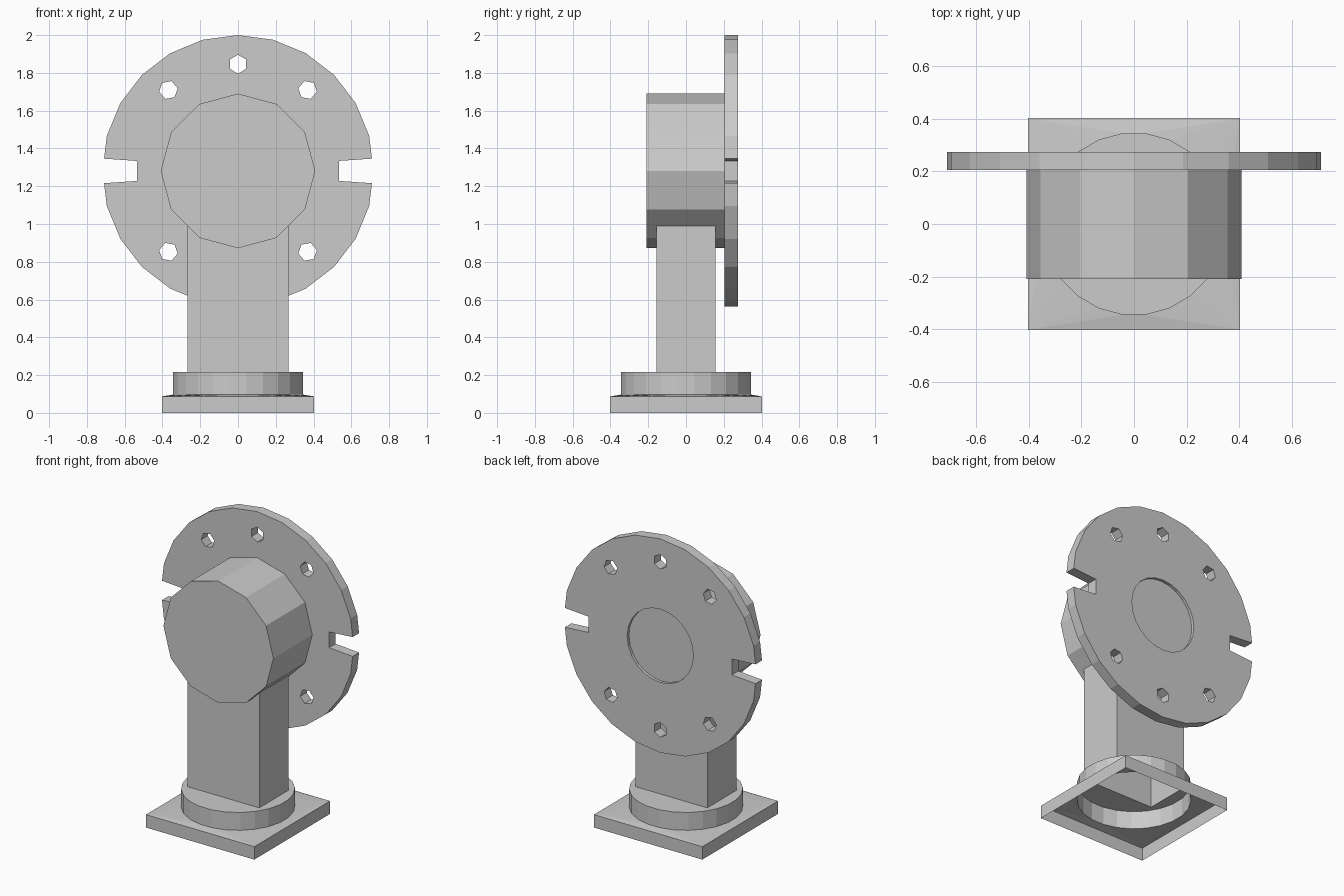
import bpy, bmesh
from math import sin, cos, pi, radians

if "Cube" in bpy.data.objects:
    bpy.data.objects.remove(bpy.data.objects["Cube"])

CZ = 1.281  # height of the head and flange axis


def ngon(n, r, cx=0, cy=0, start=0):
    """Points of a regular polygon; start is measured clockwise from up."""
    return [(cx + r * sin(start + 2 * pi * i / n), cy + r * cos(start + 2 * pi * i / n)) for i in range(n)]


def rect(x, y):
    return [(-x, -y), (x, -y), (x, y), (-x, y)]


def add_mesh(name, bm):
    bmesh.ops.recalc_face_normals(bm, faces=bm.faces)
    me = bpy.data.meshes.new(name)
    bm.to_mesh(me)
    bm.free()
    ob = bpy.data.objects.new(name, me)
    bpy.context.collection.objects.link(ob)
    return ob


def wall(bm, pts, z0, z1):
    """Open prism wall; returns its bottom and top edge loops."""
    lo = [bm.verts.new((x, y, z0)) for x, y in pts]
    hi = [bm.verts.new((x, y, z1)) for x, y in pts]
    n = len(pts)
    for i in range(n):
        j = (i + 1) % n
        bm.faces.new((lo[i], lo[j], hi[j], hi[i]))
    return [[bm.edges.get((v[i], v[(i + 1) % n])) for i in range(n)] for v in (lo, hi)]


# Pedestal: hollow shell of square foot, round collar and post, open below
bm = bmesh.new()
foot = wall(bm, rect(0.403, 0.402), 0, 0.087)
collar = wall(bm, ngon(24, 0.347, start=pi / 24), 0.097, 0.217)
post = wall(bm, rect(0.267, 0.155), 0.217, 1.0)
for outer, inner in ((foot[1], collar[0]), (collar[1], post[0])):
    bmesh.ops.triangle_fill(bm, edges=outer + inner, use_beauty=True, normal=(0, 0, 1))
add_mesh("pedestal", bm)


def prism(name, n, r, y0, y1):
    """Capped prism along y on the head axis."""
    bm = bmesh.new()
    rings = [[bm.verts.new((x, y, z)) for x, z in ngon(n, r, 0, CZ)] for y in (y0, y1)]
    for ring in rings:
        bm.faces.new(ring)
    for i in range(n):
        j = (i + 1) % n
        bm.faces.new((rings[0][i], rings[0][j], rings[1][j], rings[1][i]))
    return add_mesh(name, bm)


# Twelve-sided head, and the floor of the round recess in the flange
prism("head", 12, 0.409, -0.208, 0.205)
prism("recess_floor", 24, 0.246, 0.21, 0.255)

# Flange outline: 24-sided disc with a tapered slot on each side
R = 0.719
arc = [(R * sin(radians(a)), R * cos(radians(a))) for a in range(-75, 76, 15)]
slot = [(0.709, 0.065), (0.534, 0.053), (0.534, -0.053), (0.709, -0.065)]
half = arc + slot
outline = half + [(-x, -y) for x, y in half]

# Bolt holes: six hexagons, top and bottom plus four at the diagonals
holes = []
for deg in (0, 40.7, 139.3, 180, 220.7, 319.3):
    a = radians(deg)
    holes.append(ngon(6, 0.05, 0.565 * sin(a), 0.565 * cos(a), a))

# Flange as a filled, extruded flat curve turned to mesh
cu = bpy.data.curves.new("flange_curve", 'CURVE')
cu.dimensions = '2D'
cu.fill_mode = 'BOTH'
cu.extrude = 0.0345
for pts in [outline, ngon(24, 0.246)] + holes:
    sp = cu.splines.new('POLY')
    sp.points.add(len(pts) - 1)
    for p, (x, y) in zip(sp.points, pts):
        p.co = (x, y, 0, 1)
    sp.use_cyclic_u = True
    sp.use_smooth = False
tmp = bpy.data.objects.new("flange_curve", cu)
bpy.context.collection.objects.link(tmp)
bpy.context.view_layer.update()
me = bpy.data.meshes.new_from_object(tmp.evaluated_get(bpy.context.evaluated_depsgraph_get()))
bpy.data.objects.remove(tmp)
flange = bpy.data.objects.new("flange", me)
bpy.context.collection.objects.link(flange)
flange.location = (0, 0.2395, CZ)
flange.rotation_euler = (pi / 2, 0, 0)
for poly in me.polygons:
    poly.use_smooth = False
